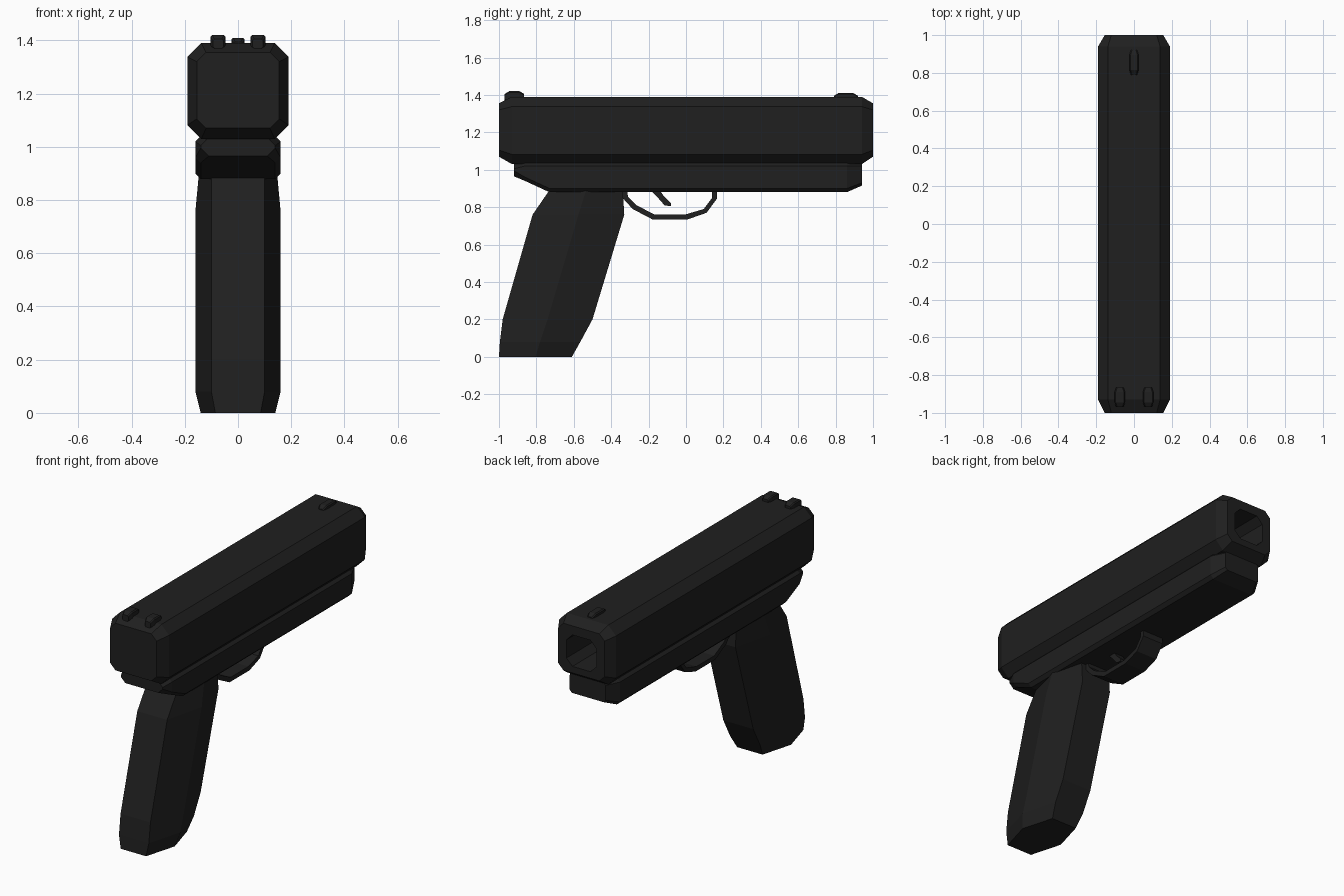
import bpy
import bmesh

old = bpy.data.objects.get("Cube")
if old:
    bpy.data.objects.remove(old, do_unlink=True)

black = bpy.data.materials.new("matte black")
black.use_nodes = True
colour = (0.014, 0.014, 0.014, 1)
black.diffuse_color = colour
shader = black.node_tree.nodes["Principled BSDF"]
shader.inputs["Base Color"].default_value = colour
shader.inputs["Roughness"].default_value = 0.8


def loft(name, rings):
    """Skin a list of equal-length rings and cap both ends."""
    bm = bmesh.new()
    loops = [[bm.verts.new(p) for p in ring] for ring in rings]
    count = len(loops[0])
    for a, b in zip(loops, loops[1:]):
        for i in range(count):
            j = (i + 1) % count
            bm.faces.new((a[i], a[j], b[j], b[i]))
    bm.faces.new(loops[0])
    bm.faces.new(loops[-1])
    bmesh.ops.recalc_face_normals(bm, faces=bm.faces)
    mesh = bpy.data.meshes.new(name)
    bm.to_mesh(mesh)
    bm.free()
    mesh.materials.append(black)
    obj = bpy.data.objects.new(name, mesh)
    bpy.context.collection.objects.link(obj)
    return obj


def octagon(y, w, low, high, c):
    """Chamfered rectangle facing along y."""
    half = [(w - c, low), (w, low + c), (w, high - c), (w - c, high)]
    return [(x, y, z) for x, z in half] + [(-x, y, z) for x, z in reversed(half)]


# Slide, with the bore continued inward from the muzzle face
loft("slide", [
    octagon(-1, 0.155, 1.07, 1.355, 0.035),
    octagon(-0.93, 0.19, 1.03, 1.39, 0.052),
    octagon(0.94, 0.19, 1.03, 1.39, 0.052),
    octagon(1, 0.155, 1.07, 1.355, 0.035),
    octagon(1, 0.1, 1.11, 1.3, 0.04),
    octagon(0.75, 0.1, 1.11, 1.3, 0.04),
])

# Frame under the slide
loft("frame", [
    octagon(-0.92, 0.14, 0.965, 1.035, 0.03),
    octagon(-0.86, 0.16, 0.94, 1.04, 0.02),
    octagon(-0.73, 0.16, 0.88, 1.04, 0.02),
    octagon(0.86, 0.16, 0.88, 1.04, 0.02),
    octagon(0.94, 0.12, 0.915, 1.035, 0.015),
])


def hexagon(z, back, front, flat, wide):
    mid = (back + front) / 2
    return [(-flat, back, z), (flat, back, z), (wide, mid, z),
            (flat, front, z), (-flat, front, z), (-wide, mid, z)]


# Raked six-sided grip
loft("grip", [
    hexagon(0, -1, -0.61, 0.085, 0.14),
    hexagon(0.08, -0.995, -0.565, 0.1, 0.16),
    hexagon(0.2, -0.98, -0.5, 0.1, 0.16),
    hexagon(0.76, -0.82, -0.33, 0.1, 0.16),
    hexagon(0.92, -0.71, -0.34, 0.1, 0.145),
])


def strip(name, outer, inner, w):
    """Band in the side plane between two paths, w wide on each side."""
    return loft(name, [
        [(-w, *a), (w, *a), (w, *b), (-w, *b)] for a, b in zip(outer, inner)])


# Trigger guard and trigger
strip("trigger_guard",
      [(-0.34, 0.89), (-0.335, 0.845), (-0.285, 0.79), (-0.18, 0.735),
       (0.01, 0.735), (0.11, 0.77), (0.165, 0.845), (0.165, 0.89)],
      [(-0.315, 0.89), (-0.31, 0.855), (-0.265, 0.81), (-0.17, 0.762),
       (0.0, 0.762), (0.095, 0.79), (0.14, 0.85), (0.14, 0.89)], 0.07)
strip("trigger",
      [(-0.19, 0.89), (-0.15, 0.85), (-0.115, 0.81), (-0.08, 0.805)],
      [(-0.14, 0.89), (-0.12, 0.86), (-0.09, 0.83), (-0.08, 0.82)], 0.03)


def sight(name, x, start, end, w, top):
    rings = []
    for y, s, h in ((start, 0.7, top - 0.015), (start + 0.025, 1, top),
                    (end - 0.025, 1, top), (end, 0.7, top - 0.015)):
        rings.append([(x + dx, py, z) for dx, py, z in octagon(y, w * s, 1.37, h, 0.006)])
    loft(name, rings)


# Sights
sight("front_sight", 0, 0.79, 0.92, 0.024, 1.41)
for side, x in (("left", 0.075), ("right", -0.075)):
    sight("rear_sight_" + side, x, -0.97, -0.865, 0.028, 1.42)
